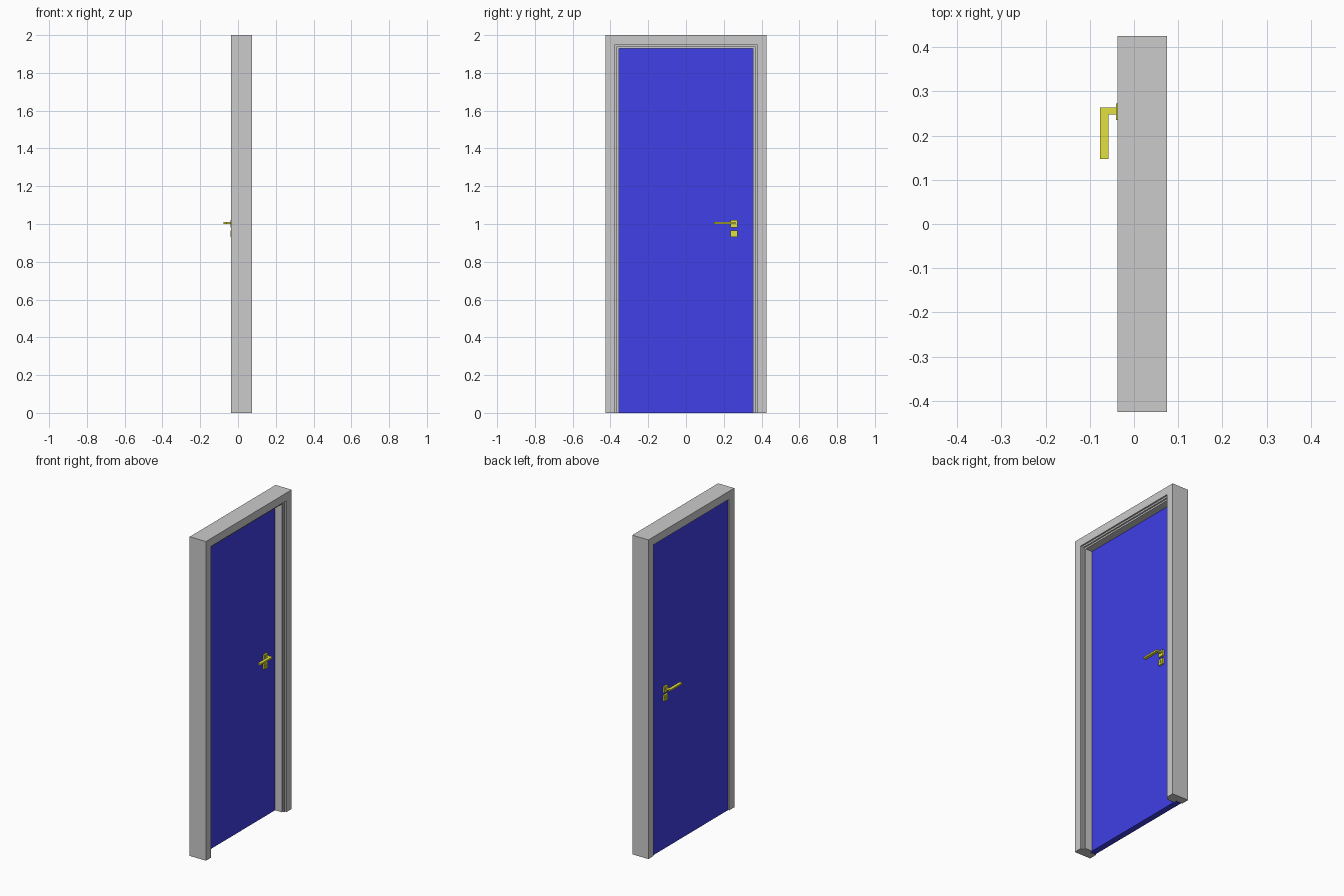
import bpy, bmesh

if "Cube" in bpy.data.objects:
    bpy.data.objects.remove(bpy.data.objects["Cube"])

def material(name, rgb):
    m = bpy.data.materials.new(name)
    m.diffuse_color = (*rgb, 1)
    m.use_nodes = True
    m.node_tree.nodes["Principled BSDF"].inputs["Base Color"].default_value = m.diffuse_color
    return m

blue = material("blue_paint", (0.05, 0.05, 0.8))
brass = material("brass", (0.75, 0.75, 0.05))

def make_object(name, bm, mat=None):
    bmesh.ops.recalc_face_normals(bm, faces=bm.faces)
    me = bpy.data.meshes.new(name)
    bm.to_mesh(me)
    bm.free()
    ob = bpy.data.objects.new(name, me)
    bpy.context.collection.objects.link(ob)
    if mat:
        me.materials.append(mat)
    return ob

def box(name, x, y, z, mat=None):
    bm = bmesh.new()
    bmesh.ops.create_cube(bm, size=1)
    for v in bm.verts:
        v.co = [lo + (c + 0.5) * (hi - lo) for c, (lo, hi) in zip(v.co, (x, y, z))]
    return make_object(name, bm, mat)

# Frame: rebated profile (x, distance in from the outer edge), mitred up, over and down
HALF, TOP = 0.425, 2.0
FRONT, BACK = 0.008, -0.030   # the two faces of the door leaf
profile = [(-0.037, 0), (0.075, 0), (0.075, 0.05), (0.065, 0.05), (0.065, 0.06),
           (0.055, 0.06), (0.055, 0.07), (FRONT, 0.07), (FRONT, 0.05), (-0.037, 0.05)]
bm = bmesh.new()
rings = []
for side, up in ((-1, 0), (-1, 1), (1, 1), (1, 0)):
    rings.append([bm.verts.new((x, side * (HALF - d), up * (TOP - d))) for x, d in profile])
n = len(profile)
for a, b in zip(rings, rings[1:]):
    for i in range(n):
        j = (i + 1) % n
        bm.faces.new((a[i], a[j], b[j], b[i]))
bm.faces.new(rings[0])
bm.faces.new(rings[-1][::-1])
make_object("door_frame", bm)

# Door leaf sitting in the rebate
box("door_leaf", (BACK, FRONT), (-0.372, 0.372), (0, 1.947), blue)

# Handle set on each face
for label, face, s in (("outer", FRONT, 1), ("inner", BACK, -1)):
    def span(a, b):
        return tuple(sorted((face + s * a, face + s * b)))

    box(f"{label}_handle_plate", span(0, 0.011), (0.235, 0.272), (0.982, 1.020), brass)
    box(f"{label}_handle_stem", span(0.011, 0.047), (0.247, 0.263), (1.0, 1.01), brass)
    box(f"{label}_handle_lever", span(0.028, 0.047), (0.147, 0.247), (1.0, 1.01), brass)

    # Lock plate with a keyhole slot
    plate = box(f"{label}_lock_plate", span(0, 0.011), (0.235, 0.272), (0.930, 0.966), brass)
    cutter = box(f"{label}_keyhole_cutter", span(0.004, 0.02), (0.250, 0.257), (0.939, 0.957))
    cutter.hide_render = True
    cutter.hide_set(True)
    mod = plate.modifiers.new("keyhole", 'BOOLEAN')
    mod.operation = 'DIFFERENCE'
    mod.solver = 'EXACT'
    mod.object = cutter
